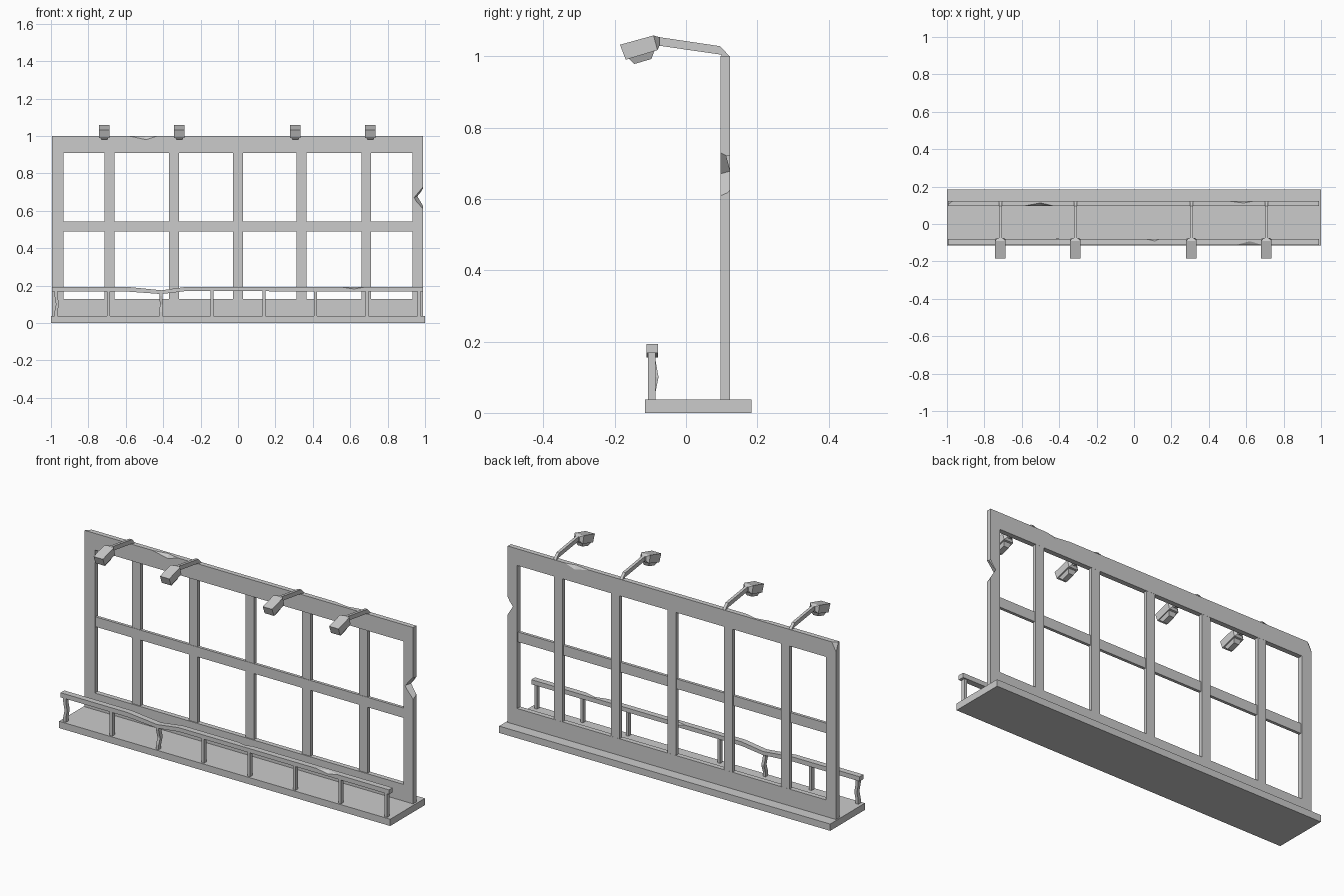
import bpy, bmesh

if "Cube" in bpy.data.objects:
    bpy.data.objects.remove(bpy.data.objects["Cube"])


def finish(name, bm):
    bmesh.ops.recalc_face_normals(bm, faces=bm.faces)
    me = bpy.data.meshes.new(name)
    bm.to_mesh(me)
    bm.free()
    ob = bpy.data.objects.new(name, me)
    bpy.context.collection.objects.link(ob)
    return ob


def loft(name, rings, closed=False):
    """Skin a list of equal-sized point rings; closed joins last to first."""
    bm = bmesh.new()
    vs = [[bm.verts.new(p) for p in r] for r in rings]
    n = len(vs[0])
    pairs = list(zip(vs, vs[1:])) + ([(vs[-1], vs[0])] if closed else [])
    for a, b in pairs:
        for i in range(n):
            j = (i + 1) % n
            bm.faces.new((a[i], a[j], b[j], b[i]))
    if not closed:
        bm.faces.new(vs[0])
        bm.faces.new(vs[-1])
    return finish(name, bm)


def rect_z(x0, x1, y0, y1, z):
    return [(x0, y0, z), (x1, y0, z), (x1, y1, z), (x0, y1, z)]


def box(name, x0, x1, y0, y1, z0, z1):
    return loft(name, [rect_z(x0, x1, y0, y1, z0), rect_z(x0, x1, y0, y1, z1)])


def prism_x(name, profile, x, half):
    return loft(name, [[(x + s * half, y, z) for y, z in profile] for s in (-1, 1)])


def cut(ob, cutter):
    cutter.hide_render = True
    cutter.hide_viewport = True
    cutter.display_type = 'WIRE'
    m = ob.modifiers.new("cut", 'BOOLEAN')
    m.operation = 'DIFFERENCE'
    m.solver = 'EXACT'
    m.object = cutter


def chip(ob, pts):
    """Knock a faceted chip out of an edge using a convex cutter."""
    bm = bmesh.new()
    for p in pts:
        bm.verts.new(p)
    bmesh.ops.convex_hull(bm, input=bm.verts[:])
    cut(ob, finish("chip_cutter", bm))


# Base slab
box("base_slab", -1, 1, -0.115, 0.184, 0, 0.037)

# Outer frame, mitred ring
FY, BY = 0.097, 0.124
outer = [(-0.994, 0.03), (0.99, 0.03), (0.99, 1.0), (-0.994, 1.0)]
inner = [(-0.933, 0.128), (0.933, 0.128), (0.933, 0.909), (-0.933, 0.909)]
frame = loft("outer_frame", [
    [(o[0], FY, o[1]), (o[0], BY, o[1]), (i[0], BY, i[1]), (i[0], FY, i[1])]
    for o, i in zip(outer, inner)], closed=True)

# Frame damage: notch in the right post, chips in the top edge and corner
ya, yb = FY - 0.01, BY + 0.01
cut(frame, loft("notch_cutter", [
    [(1.02, ya, 0.77), (0.935, ya, 0.668), (1.02, ya, 0.57)],
    [(1.02, yb, 0.77), (0.965, yb, 0.68), (1.02, yb, 0.59)]]))
chip(frame, [(-0.583, FY, 1), (-0.433, FY, 1), (-0.49, FY, 0.98),
             (-0.50, 0.113, 1), (-0.5, FY - 0.03, 1.03)])
chip(frame, [(0.50, BY, 1), (0.645, BY, 1), (0.585, BY, 0.98),
             (0.585, 0.112, 1), (0.58, BY + 0.03, 1.03)])
chip(frame, [(-0.968, BY, 1), (-0.994, BY, 0.95), (-0.994, 0.105, 1),
             (-1.02, BY + 0.03, 1.03)])

# Inner lattice
for x in (-0.687, -0.342, 0, 0.34, 0.685):
    box("lattice_column", x - 0.026, x + 0.026, 0.103, 0.1235, 0.1, 0.93)
box("lattice_crossbar", -0.95, 0.95, 0.101, 0.117, 0.489, 0.543)

# Handrail with a sagging dent
RF, RB = -0.111, -0.079
rail = loft("handrail", [
    [(x, RF, 0.168 + d), (x, RB, 0.168 + d), (x, RB, 0.193 + e), (x, RF, 0.193 + e)]
    for x, d, e in ((-0.994, 0, 0), (-0.59, 0, 0), (-0.41, -0.013, -0.018),
                    (-0.28, 0.003, 0), (0.99, 0, 0))])
chip(rail, [(0.55, RF, 0.193), (0.68, RF, 0.193), (0.62, RF, 0.182),
            (0.62, -0.092, 0.193), (0.62, RF - 0.03, 0.22)])
chip(rail, [(0.06, RB, 0.193), (0.14, RB, 0.193), (0.11, RB, 0.182),
            (0.11, -0.091, 0.193), (0.11, RB + 0.03, 0.22)])

# Rail posts; the first and third are bent
bends = {0: (0.008, 0.0), 2: (0.004, 0.008)}
for k, x in enumerate((-0.973, -0.692, -0.413, -0.139, 0.139, 0.415, 0.69, 0.968)):
    dx, dy = bends.get(k, (0, 0))
    loft("rail_post", [
        rect_z(x - 0.008 + dx * t, x + 0.008 + dx * t,
               -0.107 + dy * t, -0.085 + dy * t, z)
        for z, t in ((0.03, 0), (0.06, 0), (0.1, 1), (0.145, 0), (0.172, 0))])

# Floodlights on arms
arm = [(-0.08, 1.054), (0.095, 1.028), (0.122, 1.0), (0.122, 0.985),
       (0.1, 0.985), (0.1, 1.004), (-0.08, 1.03)]
head = [(-0.185, 1.032), (-0.091, 1.058), (-0.08, 1.017), (-0.169, 0.99)]
for x in (-0.715, -0.314, 0.307, 0.708):
    prism_x("lamp_arm", arm, x, 0.008)
    prism_x("lamp_head", head, x, 0.028)

    # Tapered back cap and lens housing
    def ring(a, b, half):
        return [(x - half, *a), (x + half, *a), (x + half, *b), (x - half, *b)]
    loft("lamp_cap", [ring((-0.091, 1.058), (-0.08, 1.017), 0.028),
                      ring((-0.074, 1.053), (-0.074, 1.03), 0.013)])
    loft("lamp_lens", [ring((-0.161, 0.994), (-0.088, 1.016), 0.023),
                       ring((-0.145, 0.978), (-0.097, 0.992), 0.015)])
